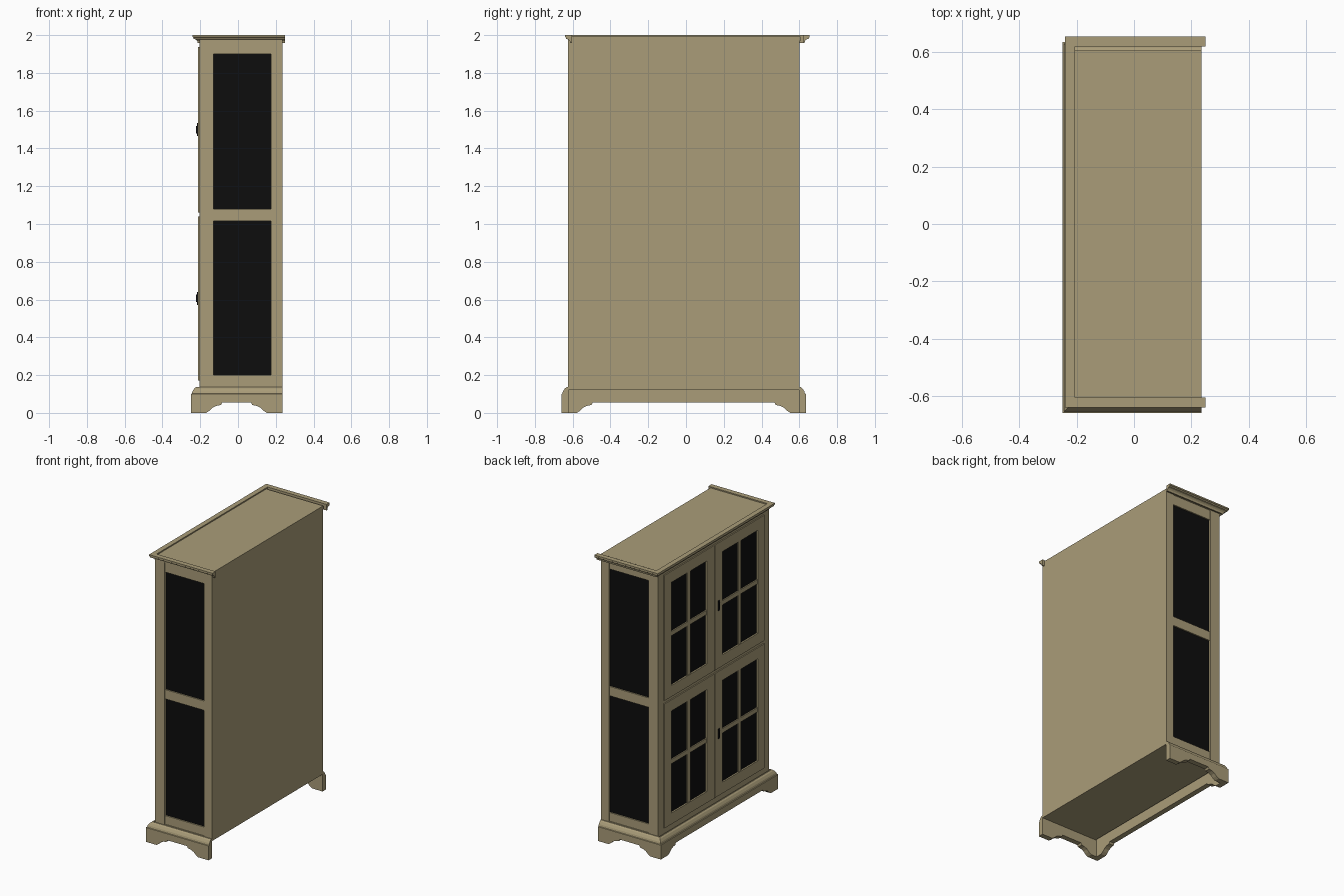
import bpy, bmesh

if "Cube" in bpy.data.objects:
    bpy.data.objects.remove(bpy.data.objects["Cube"])


def material(name, rgb, rough=0.7):
    m = bpy.data.materials.new(name)
    m.use_nodes = True
    m.diffuse_color = (*rgb, 1)
    bsdf = m.node_tree.nodes["Principled BSDF"]
    bsdf.inputs["Base Color"].default_value = (*rgb, 1)
    bsdf.inputs["Roughness"].default_value = rough
    return m


WOOD = material("tan_wood", (0.40, 0.335, 0.19))
GLASS = material("dark_glass", (0.004, 0.004, 0.004))
METAL = material("black_metal", (0.006, 0.006, 0.006))


def finish(name, bm, mat):
    bmesh.ops.recalc_face_normals(bm, faces=bm.faces)
    mesh = bpy.data.meshes.new(name)
    bm.to_mesh(mesh)
    bm.free()
    mesh.materials.append(mat)
    ob = bpy.data.objects.new(name, mesh)
    bpy.context.collection.objects.link(ob)
    return ob


def box(name, xs, ys, zs, mat=WOOD):
    """Box between two limits on each axis."""
    bm = bmesh.new()
    bmesh.ops.create_cube(bm, size=1)
    for v in bm.verts:
        v.co = [lim[0] if c < 0 else lim[1] for c, lim in zip(v.co, (xs, ys, zs))]
    return finish(name, bm, mat)


def moulding(name, profile, front, end, mid, half):
    """Sweep an (outset, height) profile round the front and both sides, mitred."""
    bm = bmesh.new()
    rings = []
    for corner in range(4):
        side = -1 if corner < 2 else 1
        rings.append([bm.verts.new((end if corner in (0, 3) else front - d,
                                    mid + side * (half + d), z)) for d, z in profile])
    n = len(profile)
    for a, b in zip(rings, rings[1:]):
        for i in range(n):
            j = (i + 1) % n
            bm.faces.new((a[i], a[j], b[j], b[i]))
    bm.faces.new(rings[0])
    bm.faces.new(rings[-1])
    return finish(name, bm, WOOD)


FOOT = [(0, 0), (0.082, 0), (0.1, 0.012), (0.115, 0.027), (0.135, 0.037),
        (0.16, 0.042), (0.168, 0.057), (0, 0.057)]


def foot(name, axis, start, sign, near, far):
    """Bracket foot: outline runs along the axis, thick across the other one."""
    bm = bmesh.new()
    sides = []
    for t in (near, far):
        pts = [(start + sign * u, t, z) for u, z in FOOT]
        if axis == "y":
            pts = [(b, a, z) for a, b, z in pts]
        sides.append([bm.verts.new(p) for p in pts])
    a, b = sides
    bm.faces.new(a)
    bm.faces.new(b)
    for i in range(len(a)):
        j = (i + 1) % len(a)
        bm.faces.new((a[i], a[j], b[j], b[i]))
    return finish(name, bm, WOOD)


FRONT, BACK = -0.205, 0.235
MID, HALF = -0.0125, 0.6125
LOW, HIGH = 0.12, 1.985

# Carcass boards
ends = (MID - HALF, MID + HALF)
box("back_panel", (BACK - 0.015, BACK), ends, (LOW, 1.992))
box("top_board", (FRONT, BACK), (ends[0], ends[1] + 0.005), (1.97, 1.992))
box("bottom_board", (FRONT, BACK), ends, (LOW, 0.14))

# Glazed sides
for label, s in (("right", -1), ("left", 1)):
    def span(inset):
        return sorted((MID + s * (HALF - inset), MID + s * (HALF - 0.03)))
    box(label + "_side_front_post", (FRONT, -0.13), span(0), (LOW, HIGH))
    box(label + "_side_back_post", (0.175, BACK), span(0), (LOW, HIGH))
    for part, zs in (("bottom", (LOW, 0.2)), ("middle", (1.015, 1.08)), ("top", (1.9, HIGH))):
        box(f"{label}_side_{part}_rail", (-0.13, 0.175), span(0.005), zs)
    box(label + "_side_glass", (-0.13, 0.175), span(0.014), (0.19, 1.91), GLASS)

# Front face frame
depth = (FRONT, FRONT + 0.025)
for label, s in (("right", -1), ("left", 1)):
    box(label + "_front_stile", depth, sorted((MID + s * HALF, MID + s * 0.555)), (LOW, HIGH))
for part, zs in (("bottom", (LOW, 0.18)), ("middle", (1.01, 1.07)), ("top", (1.935, HIGH))):
    box(f"front_{part}_rail", depth, (MID - 0.56, MID + 0.56), zs)

# Four doors, each with a frame, glass and crossed glazing bars
DOOR_X = (FRONT - 0.008, FRONT + 0.018)
BAR_X = (FRONT - 0.005, FRONT + 0.01)
for row, z0, z1 in (("lower", 0.172, 1.04), ("upper", 1.062, 1.938)):
    for label, s in (("right", -1), ("left", 1)):
        def ys(a, b):
            return sorted((MID + s * a, MID + s * b))
        name = f"{row}_{label}_door"
        g0, g1 = z0 + 0.078, z1 - 0.078
        zc = (g0 + g1) / 2
        box(name + "_inner_stile", DOOR_X, ys(0.003, 0.085), (z0, z1))
        box(name + "_outer_stile", DOOR_X, ys(0.477, 0.552), (z0, z1))
        box(name + "_bottom_rail", DOOR_X, ys(0.085, 0.477), (z0, g0))
        box(name + "_top_rail", DOOR_X, ys(0.085, 0.477), (g1, z1))
        box(name + "_upright_bar", BAR_X, ys(0.265, 0.297), (g0, g1))
        box(name + "_cross_bar", BAR_X, ys(0.085, 0.477), (zc - 0.015, zc + 0.015))
        box(name + "_glass", (FRONT + 0.003, FRONT + 0.012), ys(0.08, 0.482), (g0, g1), GLASS)
    # Handle on the right-hand door of the pair
    hy = MID - 0.042
    box(row + "_handle_plate", (-0.217, -0.212), (hy - 0.008, hy + 0.008),
        (zc - 0.035, zc + 0.035), METAL)
    box(row + "_handle_grip", (-0.222, -0.216), (hy - 0.005, hy + 0.005),
        (zc - 0.02, zc + 0.02), METAL)

# Crown moulding
moulding("crown_moulding",
         [(0, 1.958), (0.008, 1.958), (0.011, 1.97), (0.018, 1.977), (0.03, 1.98),
          (0.032, 1.988), (0.035, 1.99), (0.035, 2.0), (0, 2.0)],
         FRONT, 0.25, 0.0075, 0.612)

# Plinth moulding
moulding("plinth_moulding",
         [(0, 0.055), (0.037, 0.055), (0.037, 0.1), (0.032, 0.102), (0.028, 0.115),
          (0.018, 0.13), (0.008, 0.137), (0, 0.137)],
         FRONT - 0.008, BACK, MID, HALF - 0.002)

# Bracket feet
X0 = FRONT - 0.045
for label, s in (("right", -1), ("left", 1)):
    outer, inner = MID + s * (HALF + 0.035), MID + s * (HALF - 0.002)
    foot(label + "_side_front_foot", "x", X0, 1, outer, inner)
    foot(label + "_side_back_foot", "x", BACK, -1, outer, inner)
    foot(label + "_front_foot", "y", outer, -s, X0, X0 + 0.037)
